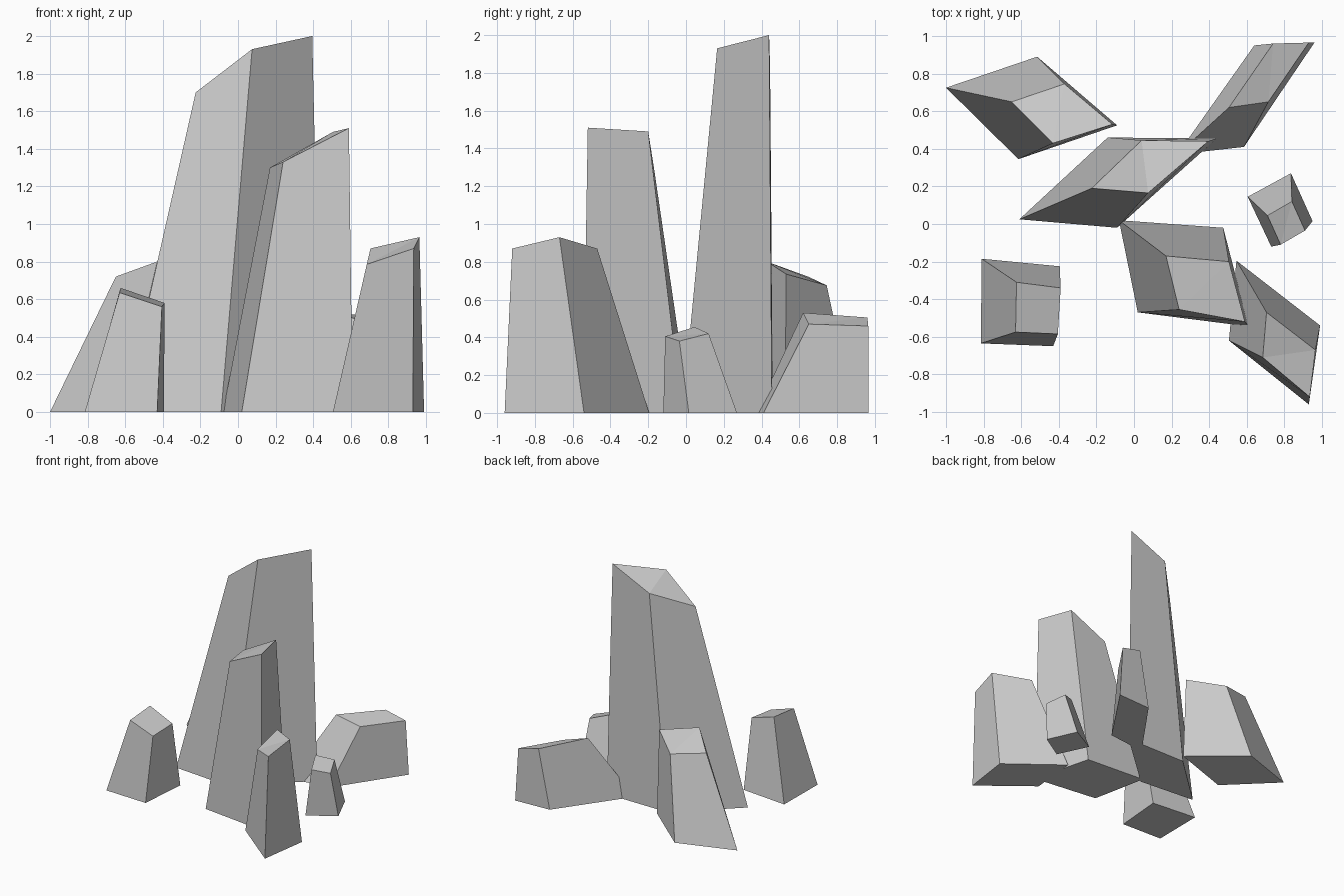
import bpy, bmesh


def crystal(name, base, top):
    """Flat-faced four-sided shard: ground outline (x, y), slanted tip outline (x, y, z)."""
    bm = bmesh.new()
    low = [bm.verts.new((x, y, 0)) for x, y in base]
    high = [bm.verts.new(p) for p in top]
    bm.faces.new(low[::-1])
    # tip split across its fold
    bm.faces.new((high[0], high[1], high[3]))
    bm.faces.new((high[1], high[2], high[3]))
    for i in range(4):
        j = (i + 1) % 4
        bm.faces.new((low[i], low[j], high[j], high[i]))
    bmesh.ops.recalc_face_normals(bm, faces=bm.faces)
    mesh = bpy.data.meshes.new(name)
    bm.to_mesh(mesh)
    bm.free()
    obj = bpy.data.objects.new(name, mesh)
    bpy.context.collection.objects.link(obj)
    return obj


# Tall central shard
crystal("tall_rock",
        [(-.61, .025), (-.09, -.02), (.44, .455), (-.14, .46)],
        [(-.225, .19, 1.70), (.075, .165, 1.93), (.395, .44, 2.0), (.04, .445, 1.84)])

# Second tallest shard, in front
crystal("front_rock",
        [(-.08, .02), (.02, -.47), (.61, -.545), (.475, -.02)],
        [(.17, -.17, 1.30), (.24, -.455, 1.33), (.59, -.52, 1.51), (.505, -.2, 1.49)])

# Smaller shards around the cluster
crystal("front_right_rock",
        [(.545, -.195), (.505, -.62), (.93, -.96), (.99, -.54)],
        [(.705, -.47, .87), (.685, -.71, .785), (.935, -.92, .87), (.965, -.67, .93)])
crystal("front_left_rock",
        [(-.81, -.185), (-.815, -.635), (-.43, -.65), (-.395, -.225)],
        [(-.625, -.31, .66), (-.63, -.575, .635), (-.405, -.585, .56), (-.39, -.34, .58)])
crystal("back_left_rock",
        [(-1.0, .725), (-.615, .345), (-.09, .525), (-.515, .89)],
        [(-.65, .65, .72), (-.43, .43, .80), (-.115, .53, .735), (-.37, .745, .675)])
crystal("back_right_rock",
        [(.23, .37), (.585, .41), (.96, .965), (.64, .95)],
        [(.505, .62, .53), (.715, .65, .47), (.93, .965, .46), (.74, .96, .505)])
crystal("small_right_rock",
        [(.605, .145), (.73, -.12), (.95, .015), (.835, .27)],
        [(.71, .045, .455), (.78, -.11, .405), (.91, -.035, .38), (.84, .12, .42)])
